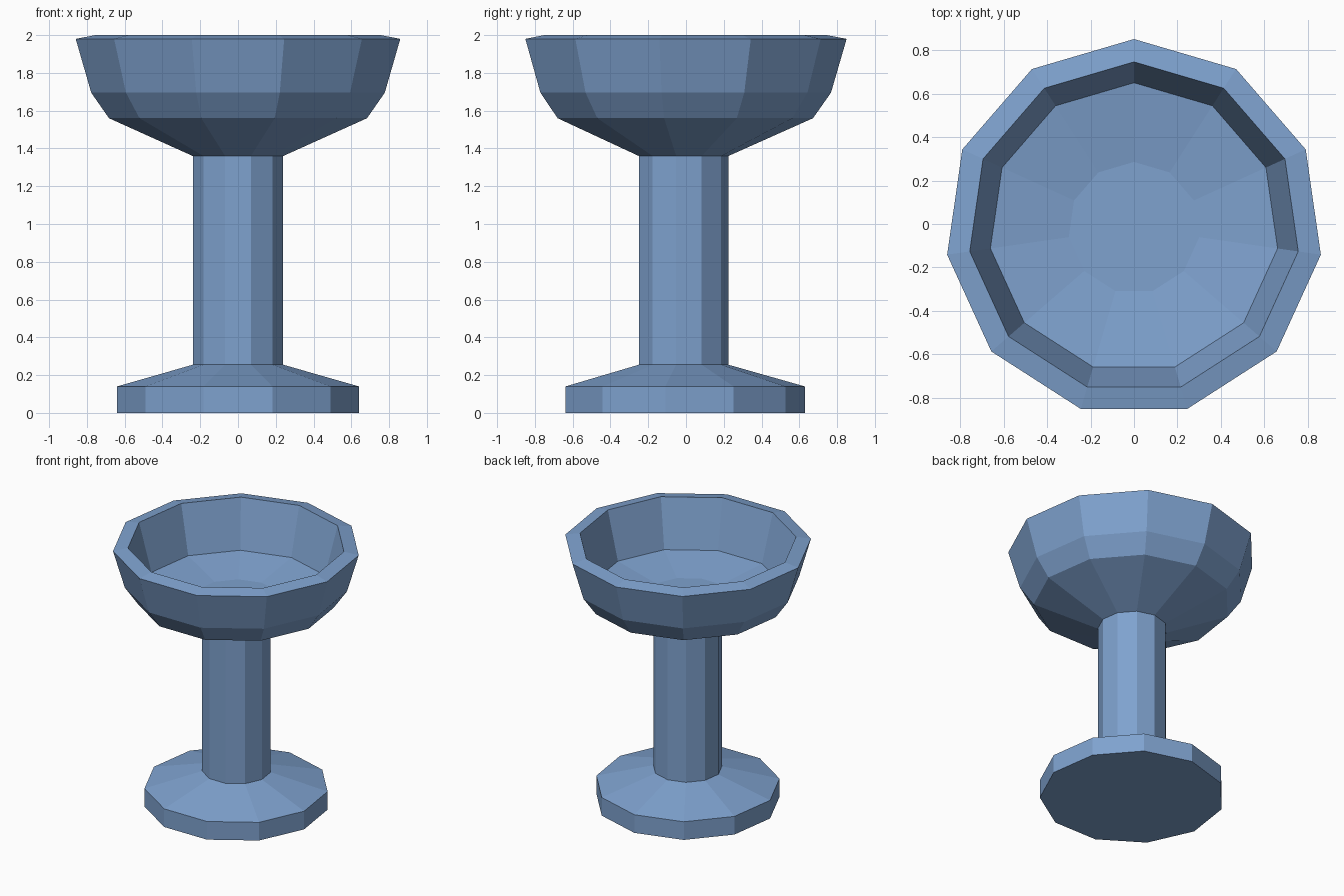
import bpy, bmesh
from math import sin, cos, tau

if "Cube" in bpy.data.objects:
    bpy.data.objects.remove(bpy.data.objects["Cube"])

SIDES = 11
Y_SHIFT = -0.0176  # centres the odd-sided outline on y

# Profile (radius, height): foot, stem, outer bowl, rim, inner bowl
PROFILE = [
    (0.647, 0.0), (0.647, 0.14),
    (0.242, 0.255), (0.242, 1.36),
    (0.69, 1.56), (0.785, 1.695), (0.868, 1.98),
    (0.763, 2.0),
    (0.667, 1.635), (0.303, 1.58),
]


def lathe(name, profile):
    bm = bmesh.new()
    rings = [[bm.verts.new((-r * sin(tau * i / SIDES),
                            r * cos(tau * i / SIDES) + Y_SHIFT, z))
              for i in range(SIDES)] for r, z in profile]
    for low, high in zip(rings, rings[1:]):
        for i in range(SIDES):
            j = (i + 1) % SIDES
            bm.faces.new((low[i], low[j], high[j], high[i]))
    # Underside of the foot and floor of the bowl
    bm.faces.new(rings[0][::-1])
    bm.faces.new(rings[-1])
    bmesh.ops.recalc_face_normals(bm, faces=bm.faces)
    mesh = bpy.data.meshes.new(name)
    bm.to_mesh(mesh)
    bm.free()
    obj = bpy.data.objects.new(name, mesh)
    bpy.context.collection.objects.link(obj)
    return obj


# Goblet turned as one closed body, in blue
goblet = lathe("goblet", PROFILE)
blue = bpy.data.materials.new("blue")
blue.diffuse_color = (0.21, 0.36, 0.62, 1.0)
blue.use_nodes = True
blue.node_tree.nodes["Principled BSDF"].inputs["Base Color"].default_value = blue.diffuse_color
goblet.data.materials.append(blue)
